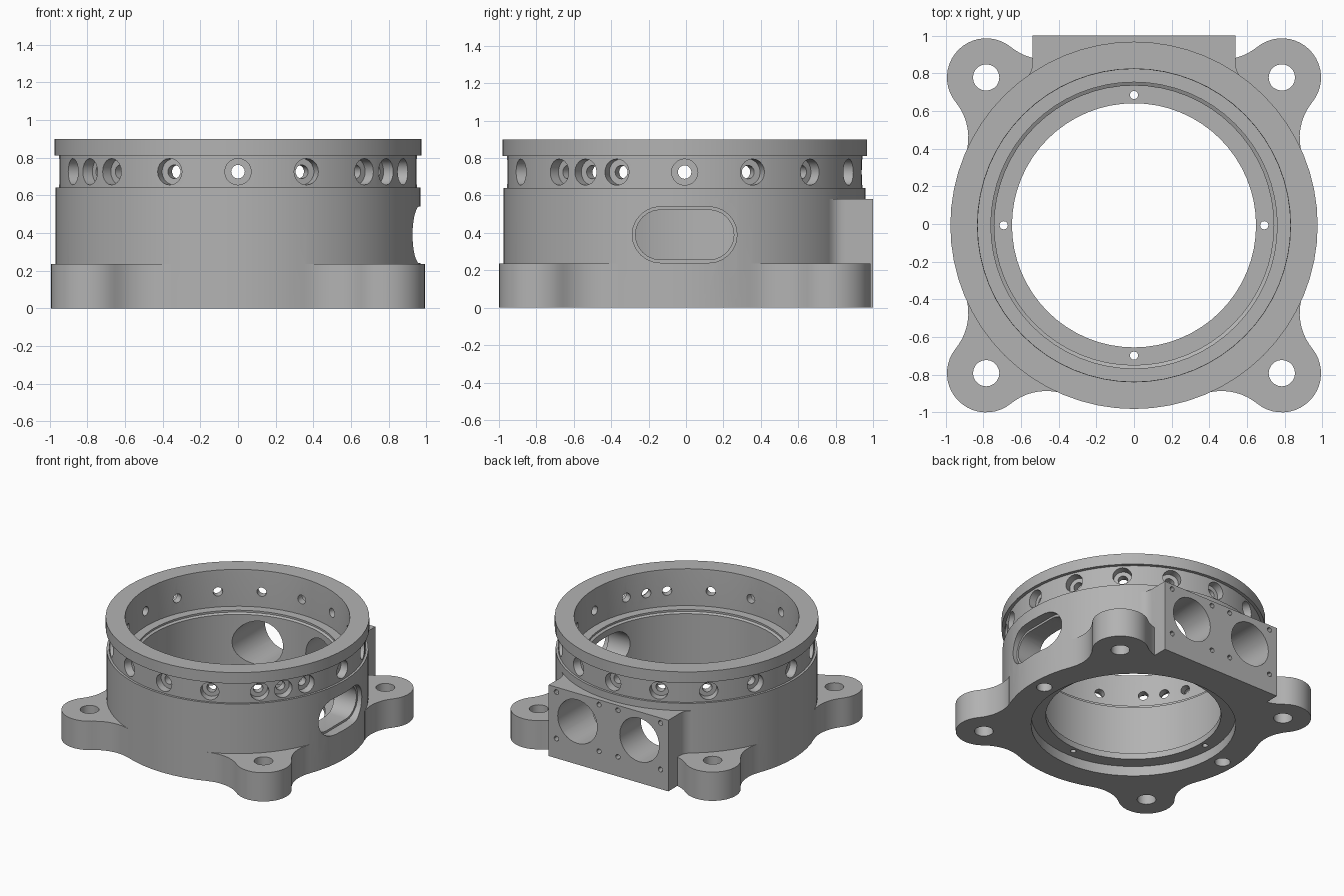
import bpy, bmesh, math
from mathutils import Matrix, Vector

if "Cube" in bpy.data.objects:
    bpy.data.objects.remove(bpy.data.objects["Cube"])

CY = -0.007            # body axis in y
R = 0.968              # body radius
SEG = 64

metal = bpy.data.materials.new("grey_metal")
metal.diffuse_color = (0.45, 0.45, 0.45, 1)
metal.use_nodes = True
metal.node_tree.nodes["Principled BSDF"].inputs["Base Color"].default_value = metal.diffuse_color


def loft(name, rings, matrix=Matrix()):
    """Solid skinned through equal-length point loops, capped at both ends."""
    bm = bmesh.new()
    loops = [[bm.verts.new(p) for p in ring] for ring in rings]
    n = len(loops[0])
    for a, b in zip(loops, loops[1:]):
        for i in range(n):
            j = (i + 1) % n
            bm.faces.new((a[i], a[j], b[j], b[i]))
    bm.faces.new(loops[0])
    bm.faces.new(loops[-1])
    bmesh.ops.recalc_face_normals(bm, faces=bm.faces)
    bm.transform(matrix)
    mesh = bpy.data.meshes.new(name)
    bm.to_mesh(mesh)
    bm.free()
    mesh.materials.append(metal)
    ob = bpy.data.objects.new(name, mesh)
    bpy.context.collection.objects.link(ob)
    return ob


def prism(name, outline, z0, z1, matrix=Matrix()):
    return loft(name, [[(x, y, z) for x, y in outline] for z in (z0, z1)], matrix)


def arc(cx, cy, r, a0, a1, n):
    return [(cx + r * math.cos(a0 + (a1 - a0) * i / n),
             cy + r * math.sin(a0 + (a1 - a0) * i / n)) for i in range(n + 1)]


def lathe(name, profile, seg, matrix=Matrix()):
    return loft(name, [[(x, y, z) for x, y in arc(0, 0, r, 0, math.tau, seg)[:-1]]
                       for r, z in profile], matrix)


def boolean(target, tool, operation):
    mod = target.modifiers.new(operation.lower(), 'BOOLEAN')
    mod.object, mod.operation, mod.solver = tool, operation, 'EXACT'
    bpy.context.view_layer.objects.active = target
    bpy.ops.object.modifier_apply(modifier=mod.name)
    bpy.data.objects.remove(tool)


centre = Matrix.Translation((0, CY, 0))

# Round body with a shallow groove below the top lip
housing = lathe("housing", [(R, 0), (R, 0.64), (0.95, 0.64), (0.95, 0.81),
                            (0.975, 0.81), (0.975, 0.9)], SEG, centre)

# Mounting lug outline: round ear blended into the body by concave fillets
D, LUG, F = 0.785 * math.sqrt(2), 0.208, 0.3
a = math.acos(((R + F)**2 + D**2 - (LUG + F)**2) / (2 * (R + F) * D))
fx, fy = (R + F) * math.cos(a), -(R + F) * math.sin(a)
b = math.atan2(-fy, D - fx)
side = [(0.85 * math.cos(a), -0.85 * math.sin(a))] + arc(fx, fy, F, math.pi - a, b, 10)
ear = arc(D, 0, LUG, b - math.pi, math.pi - b, 20)[1:-1]
lug_outline = side + ear + [(x, -y) for x, y in reversed(side)]
for k in range(4):
    turn = Matrix.Rotation(math.radians(45 + 90 * k), 4, 'Z')
    boolean(housing, prism("lug", lug_outline, 0, 0.235, centre @ turn), 'UNION')

# Flat connector block on the back, filleted into the body
W, BF = 0.54, 0.1
by = math.sqrt((R + BF)**2 - (W + BF)**2)
flare = arc(W + BF, by, BF, math.pi, math.pi + math.atan2(by, W + BF), 6)
block = [(W, 1.0 - CY)] + flare + [(0.5, 0.7)]
block += [(-x, y) for x, y in reversed(block)]
boolean(housing, prism("connector_block", block, 0, 0.58, centre), 'UNION')

# Stepped bore: upper seat, main bore, thin bottom flange, lower recess
boolean(housing, lathe("bore", [(0.756, -0.1), (0.756, 0.08), (0.648, 0.08), (0.648, 0.13),
                                (0.742, 0.13), (0.742, 0.575), (0.76, 0.585), (0.76, 0.6),
                                (0.83, 0.6), (0.83, 0.88), (0.838, 1.0)], SEG, centre),
        'DIFFERENCE')

cutters = []


def drill(x, y, z0, z1, r, seg=20, frame=centre):
    cutters.append(lathe("drill", [(r, z0), (r, z1)], seg,
                         frame @ Matrix.Translation((x, y, 0))))


# Lug holes, flange holes and blind locating holes
for sx in (-1, 1):
    for sy in (-1, 1):
        drill(sx * 0.785, sy * 0.785, -0.1, 0.4, 0.07)
    drill(sx * 0.86, 0, -0.1, 0.18, 0.058)
    drill(sx * 0.692, 0, 0.03, 0.2, 0.022, 12)
    drill(0, sx * 0.692, 0.03, 0.2, 0.022, 12)

# Counterbored radial holes round the groove, with two extra at the front
for deg in [22.5 * k for k in range(16)] + [-34, 214]:
    d = Vector((math.cos(math.radians(deg)), math.sin(math.radians(deg)), 0))
    frame = centre @ Matrix.Translation((0, 0, 0.725)) @ d.to_track_quat('Z', 'Y').to_matrix().to_4x4()
    cutters.append(lathe("radial_hole", [(0.036, 0.76), (0.036, 0.885),
                                         (0.07, 0.885), (0.07, 1.1)], 20, frame))

# Connector ports and screw holes through the back block
back = Matrix.Translation((0, 0, 0.35)) @ Matrix.Rotation(-math.pi / 2, 4, 'X')
for sx in (-1, 1):
    drill(sx * 0.28, 0, 0.45, 1.2, 0.178, 32, back)
    for x in (0.085, 0.47):
        for sz in (-1, 1):
            drill(sx * x, sz * 0.19, 0.94, 1.2, 0.02, 12, back)

# Rounded window slot in the right wall, with a stepped rim


def slot(r, x):
    pts = arc(0.13, 0, r, -math.pi / 2, math.pi / 2, 12)
    return [(x, y, 0.39 + z) for y, z in pts + [(-y, -z) for y, z in pts]]


cutters.append(loft("slot", [slot(0.133, 0.5), slot(0.133, 0.89),
                             slot(0.15, 0.89), slot(0.15, 1.2)], centre))

# Cut every hole at once
bpy.ops.object.select_all(action='DESELECT')
for c in cutters:
    c.select_set(True)
bpy.context.view_layer.objects.active = cutters[0]
bpy.ops.object.join()
boolean(housing, cutters[0], 'DIFFERENCE')

housing.select_set(True)
bpy.context.view_layer.objects.active = housing
bpy.ops.object.shade_smooth_by_angle(angle=math.radians(30))
